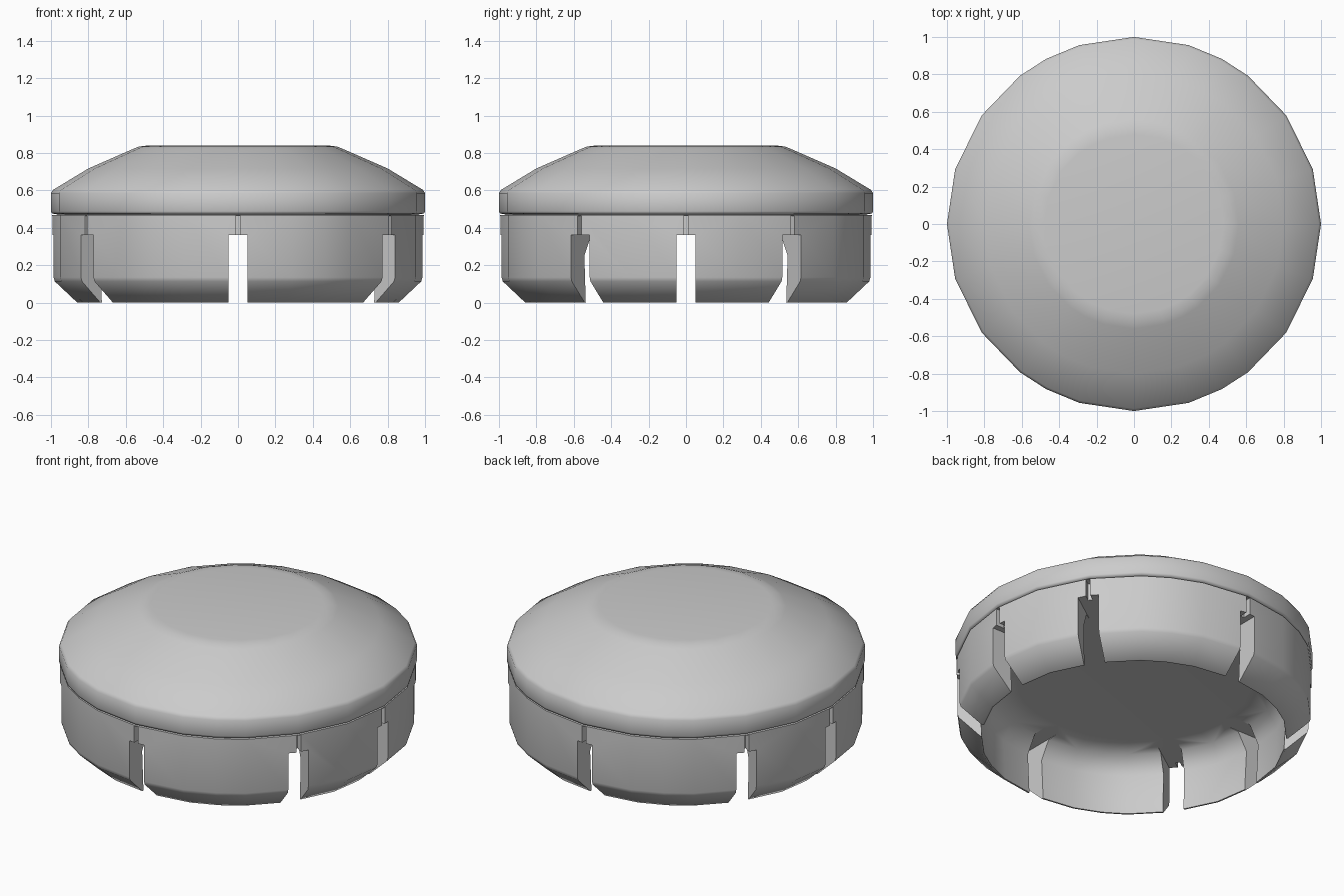
import bpy, bmesh
from math import radians, sin, cos
from mathutils import Matrix

if "Cube" in bpy.data.objects:
    bpy.data.objects.remove(bpy.data.objects["Cube"])

grey = bpy.data.materials.new("plain grey")
grey.use_nodes = True
colour = (0.6, 0.6, 0.6, 1)
grey.diffuse_color = colour
grey.node_tree.nodes["Principled BSDF"].inputs["Base Color"].default_value = colour

# Uneven polygon outline: one quadrant of angles, repeated all round
QUADRANT = (0, 17, 35.5, 52.5, 62, 73)
half = list(QUADRANT) + [90] + [180 - a for a in QUADRANT[:0:-1]]
ANGLES = [radians(a + turn) for turn in (0, 180) for a in half]
STRAIGHT = (0, 90, 180, 270)
DIAGONAL = (35, 145, 215, 325)


def finish(name, bm):
    bmesh.ops.recalc_face_normals(bm, faces=bm.faces)
    mesh = bpy.data.meshes.new(name)
    bm.to_mesh(mesh)
    bm.free()
    mesh.materials.append(grey)
    obj = bpy.data.objects.new(name, mesh)
    bpy.context.collection.objects.link(obj)
    return obj


def lathe(name, profile):
    """Sweep a radius/height profile round z and close both ends."""
    bm = bmesh.new()
    rings = [[bm.verts.new((r * cos(a), r * sin(a), z)) for a in ANGLES]
             for r, z in profile]
    n = len(ANGLES)
    for low, high in zip(rings, rings[1:]):
        for i in range(n):
            j = (i + 1) % n
            bm.faces.new((low[i], low[j], high[j], high[i]))
    bm.faces.new(rings[0])
    bm.faces.new(rings[-1])
    return finish(name, bm)


def radial_boxes(name, angles, r0, r1, width, z0, z1):
    """One box at each angle, pointing outward."""
    bm = bmesh.new()
    for a in angles:
        place = (Matrix.Rotation(radians(a), 4, 'Z')
                 @ Matrix.Translation(((r0 + r1) / 2, 0, (z0 + z1) / 2))
                 @ Matrix.Diagonal((r1 - r0, width, z1 - z0, 1)))
        bmesh.ops.create_cube(bm, size=1, matrix=place)
    obj = finish(name, bm)
    obj.hide_render = True
    return obj


def activate(obj):
    bpy.ops.object.select_all(action='DESELECT')
    obj.select_set(True)
    bpy.context.view_layer.objects.active = obj


def smooth(obj):
    activate(obj)
    bpy.ops.object.shade_smooth_by_angle(angle=radians(60))


# Domed cover with a flat centre and a short vertical rim
cover = lathe("domed_cover", [
    (0.97, 0.472), (0.995, 0.476), (1.0, 0.488), (1.0, 0.585), (0.988, 0.603),
    (0.8, 0.717), (0.56, 0.822), (0.53, 0.834), (0.48, 0.84)])
smooth(cover)

# Plug: flat ceiling, sloped shoulder, thin skirt with chamfered foot
plug = lathe("slotted_plug", [
    (0.66, 0.365), (0.81, 0.355), (0.87, 0.25), (0.857, 0.0), (0.867, 0.0),
    (0.987, 0.113), (0.994, 0.135), (0.994, 0.467), (0.965, 0.467), (0.965, 0.476)])

# Open slots, then the narrow grooves above them
for cutter in (
        radial_boxes("straight_slot_cutter", STRAIGHT, 0.6, 1.1, 0.1, -0.1, 0.36),
        radial_boxes("diagonal_slot_cutter", DIAGONAL, 0.6, 1.1, 0.12, -0.1, 0.36),
        radial_boxes("groove_cutter", STRAIGHT + DIAGONAL, 0.94, 1.1, 0.026, 0.3, 0.464)):
    activate(plug)
    mod = plug.modifiers.new("cut", 'BOOLEAN')
    mod.operation = 'DIFFERENCE'
    mod.solver = 'EXACT'
    mod.object = cutter
    bpy.ops.object.modifier_apply(modifier=mod.name)
    bpy.data.objects.remove(cutter)
smooth(plug)
